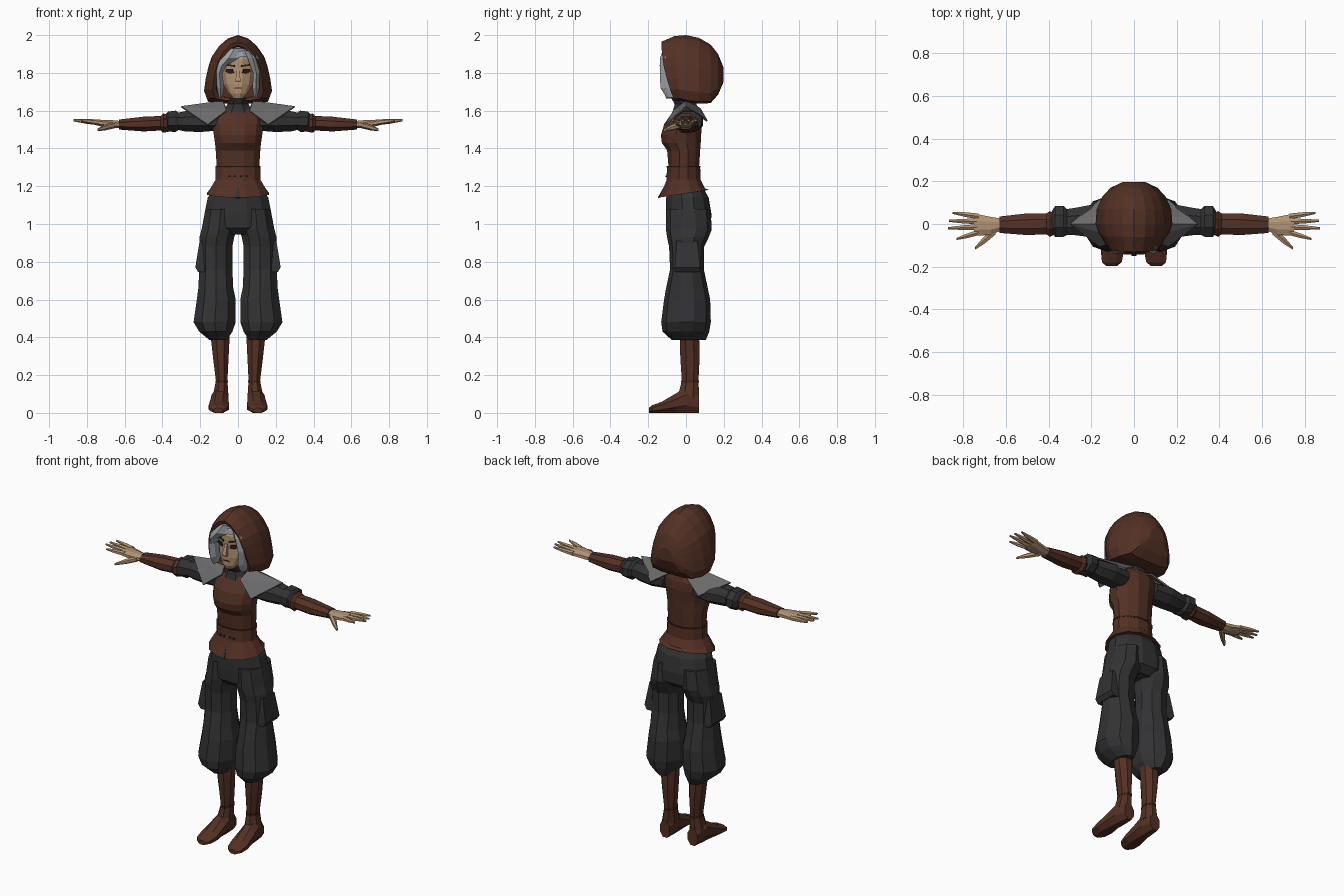
import bpy, bmesh, math


def material(name, rgb):
    m = bpy.data.materials.new(name)
    m.diffuse_color = (*rgb, 1)
    return m


LEATHER = material("brown_leather", (0.088, 0.030, 0.018))
DARK_LEATHER = material("dark_leather", (0.050, 0.017, 0.011))
CLOTH = material("charcoal_cloth", (0.032, 0.032, 0.034))
SKIN = material("skin", (0.45, 0.29, 0.17))
HAIR = material("silver_hair", (0.34, 0.36, 0.39))
PAD = material("grey_pad", (0.145, 0.145, 0.15))
INK = material("eye_dark", (0.02, 0.015, 0.015))


def finish(name, bm, mat, mirror=False, thick=0):
    bmesh.ops.recalc_face_normals(bm, faces=bm.faces)
    mesh = bpy.data.meshes.new(name)
    bm.to_mesh(mesh)
    bm.free()
    mesh.materials.append(mat)
    ob = bpy.data.objects.new(name, mesh)
    bpy.context.collection.objects.link(ob)
    if thick:
        s = ob.modifiers.new("thickness", 'SOLIDIFY')
        s.thickness, s.offset = thick, 0
    if mirror:
        ob.modifiers.new("mirror", 'MIRROR')
    return ob


def bridge(name, rings, mat, mirror=False):
    """Closed rings of points joined in order, capped at both ends."""
    bm = bmesh.new()
    vs = [[bm.verts.new(p) for p in r] for r in rings]
    n = len(vs[0])
    for a, b in zip(vs, vs[1:]):
        for i in range(n):
            j = (i + 1) % n
            bm.faces.new((a[i], a[j], b[j], b[i]))
    bm.faces.new(vs[0])
    bm.faces.new(vs[-1])
    return finish(name, bm, mat, mirror)


def loft(name, axis, rows, mat, n=8, mirror=False):
    """Rows are (position, low1, high1, low2, high2) bounds of each section."""
    k = math.cos(math.pi / n)
    rings = []
    for t, a0, a1, b0, b1 in rows:
        ring = []
        for i in range(n):
            ang = 2 * math.pi * (i + 0.5) / n
            a = (a0 + a1) / 2 + (a1 - a0) / 2 * math.cos(ang) / k
            b = (b0 + b1) / 2 + (b1 - b0) / 2 * math.sin(ang) / k
            ring.append({'x': (t, a, b), 'y': (a, t, b), 'z': (a, b, t)}[axis])
        rings.append(ring)
    return bridge(name, rings, mat, mirror)


def column(name, rows, mat, n=12):
    """Symmetric body section: (z, half width, front y, back y)."""
    return loft(name, 'z', [(z, -w, w, f, b) for z, w, f, b in rows], mat, n)


def plate(name, pts, faces, mat, thick=0.006, mirror=True):
    bm = bmesh.new()
    vs = [bm.verts.new(p) for p in pts]
    for f in faces:
        bm.faces.new([vs[i] for i in f])
    return finish(name, bm, mat, mirror, thick)


# Hood: arches from inside the opening, round the lip, to the back
half = [(.5, 0), (.9, .03), (1, .17), (.95, .35), (.86, .55), (.77, .68), (.55, .84), (.3, .95)]
arch = half + [(0, 1)] + [(-u, v) for u, v in reversed(half)]
hood_rows = [(0, .10, 1.92, 1.67, .02), (-.122, .115, 1.945, 1.67, .07),
             (-.13, .135, 1.965, 1.655, .07), (-.06, .167, 1.995, 1.655, .03),
             (0, .18, 2.0, 1.645, 0), (.07, .175, 1.985, 1.637, 0),
             (.13, .147, 1.95, 1.64, 0), (.17, .11, 1.90, 1.685, 0), (.198, .05, 1.83, 1.75, 0)]
bridge("hood", [[(u * w, y + s * (1 - v) ** 2, lo + v * (hi - lo)) for u, v in arch]
                for y, w, hi, lo, s in hood_rows], LEATHER)

# Head and face
column("head", [(1.665, .025, -.105, -.05), (1.69, .05, -.115, 0), (1.74, .078, -.115, .05),
                (1.80, .09, -.11, .07), (1.87, .09, -.11, .07), (1.92, .06, -.08, .04)], SKIN)
loft("nose", 'z', [(1.752, -.014, .014, -.132, -.10), (1.762, -.013, .013, -.134, -.10),
                   (1.82, -.007, .007, -.116, -.10)], SKIN, 4)
plate("eye", [(.022, -.114, 1.80), (.045, -.104, 1.796), (.066, -.092, 1.806),
              (.062, -.094, 1.82), (.03, -.112, 1.82)], [(0, 1, 2, 3, 4)], INK)
plate("eyebrow", [(.018, -.114, 1.831), (.066, -.092, 1.84), (.064, -.093, 1.847),
                  (.018, -.114, 1.84)], [(0, 1, 2, 3)], INK)
plate("mouth", [(-.022, -.116, 1.717), (.022, -.116, 1.717), (.018, -.116, 1.722),
                (-.018, -.116, 1.722)], [(0, 1, 2, 3)], DARK_LEATHER, .004, False)

# Hair: cap and two parted locks
column("hair_cap", [(1.885, .1, -.117, .08), (1.91, .09, -.112, .07), (1.937, .05, -.09, .03)], HAIR)
loft("right_lock", 'z', [(1.93, -.07, .035, -.115, -.05), (1.88, -.102, .005, -.13, -.04),
                         (1.84, -.11, -.058, -.132, -.04), (1.80, -.115, -.083, -.13, -.03),
                         (1.72, -.112, -.073, -.128, -.03), (1.67, -.102, -.085, -.10, -.05)], HAIR, 6)
loft("left_lock", 'z', [(1.93, .03, .07, -.115, -.05), (1.88, .05, .105, -.13, -.04),
                        (1.80, .08, .115, -.13, -.03), (1.72, .077, .113, -.128, -.03),
                        (1.67, .085, .102, -.10, -.05)], HAIR, 6)

# Collar and vest
column("collar", [(1.57, .10, -.08, .075), (1.61, .07, -.066, .065), (1.635, .055, -.06, .055),
                  (1.668, .06, -.08, .055)], CLOTH, 8)
column("vest", [(1.20, .125, -.1, .085), (1.235, .113, -.098, .072), (1.31, .113, -.093, .07),
                (1.39, .118, -.1, .075), (1.43, .122, -.128, .078), (1.47, .128, -.133, .08),
                (1.53, .135, -.115, .085), (1.58, .14, -.08, .08), (1.61, .09, -.058, .07)], LEATHER)
hem = column("vest_hem", [(1.162, .163, -.143, .12), (1.19, .145, -.12, .10),
                          (1.24, .115, -.1, .075)], LEATHER)
for v in hem.data.vertices:      # hem dips at the front
    if v.co.z < 1.17:
        v.co.z += .155 * v.co.y
plate("hem_split", [(0, -.105, 1.21), (-.012, -.146, 1.138), (.012, -.146, 1.138)],
      [(0, 1, 2)], CLOTH, .008, False)
column("belt", [(1.235, .118, -.104, .078), (1.30, .118, -.1, .075)], LEATHER)
column("belt_trim", [(1.298, .12, -.102, .077), (1.306, .12, -.102, .077)], DARK_LEATHER)
for i, x in enumerate((.02, .045)):
    plate("belt_stud_%d" % i, [(x - .005, -.106, 1.25), (x + .005, -.104, 1.25),
                               (x + .005, -.104, 1.258), (x - .005, -.106, 1.258)],
          [(0, 1, 2, 3)], INK)

# Shoulder pads
plate("shoulder_pad", [(.3, 0, 1.62), (.06, -.065, 1.60), (.16, -.105, 1.525), (.08, 0, 1.65),
                       (.16, .112, 1.545), (.06, .075, 1.61)],
      [(1, 2, 0), (1, 0, 3), (3, 0, 5), (5, 0, 4)], PAD, .008)

# Arms
loft("sleeve", 'x', [(.10, -.065, .08, 1.495, 1.59), (.2, -.062, .09, 1.487, 1.60),
                     (.28, -.052, .075, 1.49, 1.597), (.315, -.052, .07, 1.498, 1.59),
                     (.33, -.06, .085, 1.487, 1.60), (.37, -.06, .085, 1.49, 1.595),
                     (.385, -.04, .06, 1.5, 1.58)], CLOTH, 8, True)
loft("forearm", 'x', [(.36, -.045, .05, 1.49, 1.575), (.395, -.06, .06, 1.483, 1.585),
                      (.41, -.048, .05, 1.495, 1.572), (.5, -.052, .05, 1.49, 1.568),
                      (.63, -.042, .035, 1.50, 1.553)], LEATHER, 8, True)
loft("palm", 'x', [(.62, -.03, .025, 1.508, 1.545), (.67, -.05, .033, 1.508, 1.55),
                   (.73, -.055, .045, 1.518, 1.552), (.75, -.052, .042, 1.523, 1.55)], SKIN, 8, True)
fingers = [(.036, .85, .052), (.012, .868, .015), (-.014, .872, -.02), (-.04, .832, -.07)]
for i, (y0, x1, y1) in enumerate(fingers):
    rows = []
    for t, r in ((0, .013), (.5, .011), (1, .005)):
        x, y, z = .73 + t * (x1 - .73), y0 + t * (y1 - y0), 1.537 + .012 * t
        rows.append((x, y - r, y + r, z - r, z + r))
    loft("finger_%d" % i, 'x', rows, SKIN, 6, True)
loft("thumb", 'x', [(.65, -.05, -.01, 1.51, 1.54), (.70, -.092, -.055, 1.498, 1.525),
                    (.745, -.12, -.107, 1.492, 1.504)], SKIN, 6, True)

# Trousers
column("trouser_hips", [(1.21, .118, -.085, .08), (1.14, .16, -.105, .12), (1.05, .178, -.105, .135),
                        (.98, .188, -.098, .13), (.945, .12, -.06, .09)], CLOTH)
loft("trouser_leg", 'z', [(1.08, .012, .172, -.1, .125), (.97, .008, .193, -.1, .13),
                          (.93, .02, .204, -.095, .115), (.88, .03, .205, -.085, .092),
                          (.76, .03, .205, -.08, .09), (.66, .025, .21, -.1, .11),
                          (.6, .012, .218, -.11, .122), (.48, .012, .235, -.125, .125),
                          (.43, .03, .205, -.118, .117), (.385, .06, .15, -.07, .1)], CLOTH, 10, True)
loft("trouser_pocket", 'z', [(.91, .16, .203, -.05, .06), (.77, .16, .226, -.06, .075),
                             (.745, .16, .21, -.06, .075)], CLOTH, 4, True)

# Boots
loft("boot_shaft", 'z', [(.45, .045, .143, -.035, .07), (.39, .045, .143, -.033, .07),
                         (.29, .05, .132, -.03, .072), (.17, .056, .117, -.022, .066),
                         (.08, .05, .135, -.045, .07)], LEATHER, 8, True)
loft("ankle_band", 'z', [(.16, .053, .12, -.026, .069), (.172, .053, .12, -.026, .069)],
     DARK_LEATHER, 8, True)
loft("boot_foot", 'y', [(.07, .06, .125, 0, .1), (0, .05, .14, 0, .135), (-.05, .05, .145, 0, .105),
                        (-.13, .048, .155, 0, .058), (-.18, .058, .15, 0, .04),
                        (-.197, .08, .13, 0, .026)], LEATHER, 8, True)
